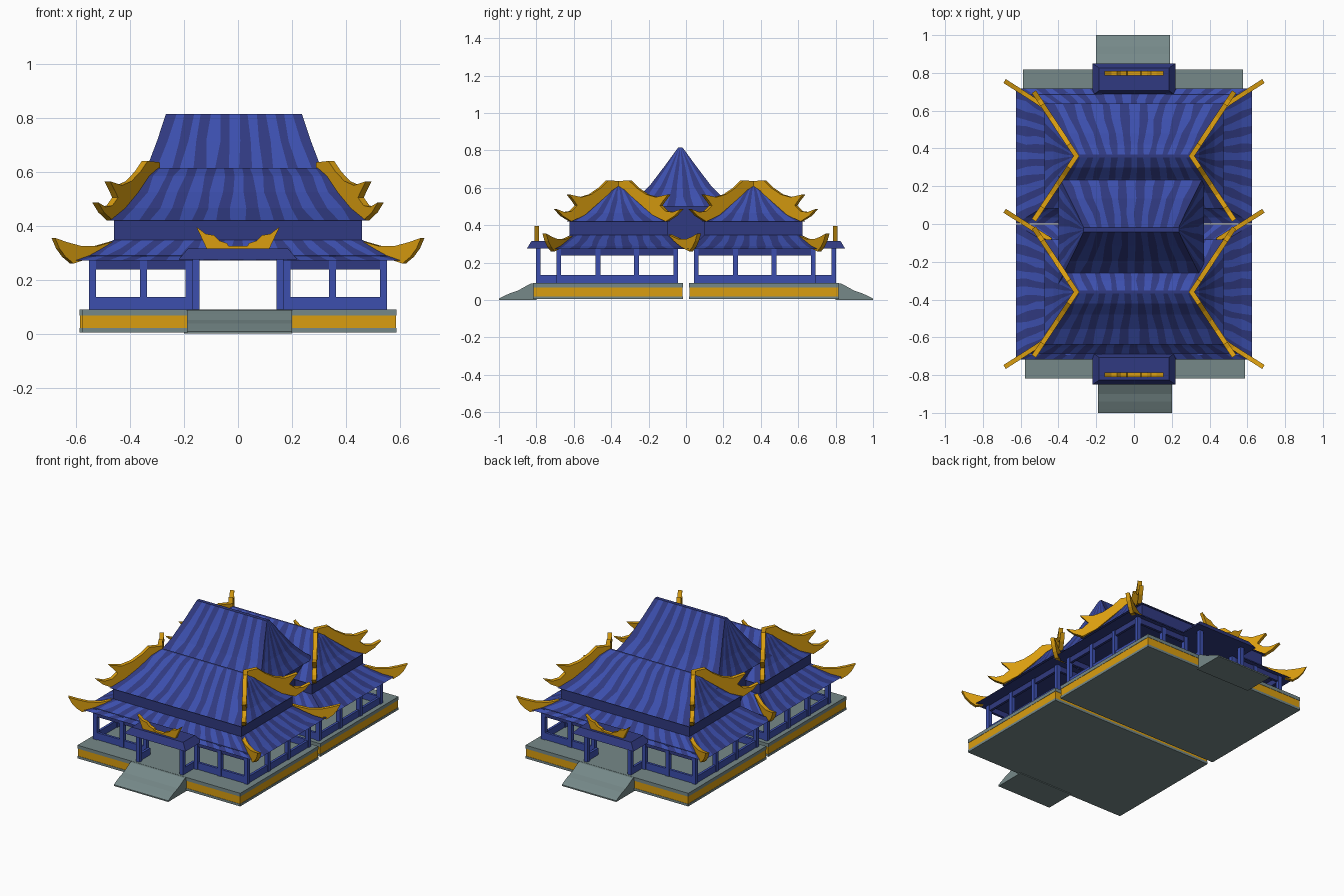
import bpy, bmesh, math, random
from mathutils import Vector

if "Cube" in bpy.data.objects:
    bpy.data.objects.remove(bpy.data.objects["Cube"])

random.seed(4)


def material(name, rgb):
    m = bpy.data.materials.new(name)
    m.diffuse_color = (*rgb, 1)
    m.use_nodes = True
    m.node_tree.nodes["Principled BSDF"].inputs["Base Color"].default_value = m.diffuse_color
    return m


LIGHT = material("light blue", (0.045, 0.078, 0.42))
DARK = material("dark blue", (0.030, 0.042, 0.22))
GOLD = material("gold", (0.70, 0.34, 0.005))
STONE = material("grey stone", (0.18, 0.25, 0.25))


def finish(name, bm, mats):
    bmesh.ops.remove_doubles(bm, verts=bm.verts, dist=1e-5)
    bmesh.ops.recalc_face_normals(bm, faces=bm.faces)
    me = bpy.data.meshes.new(name)
    bm.to_mesh(me)
    bm.free()
    for m in mats:
        me.materials.append(m)
    ob = bpy.data.objects.new(name, me)
    bpy.context.collection.objects.link(ob)
    return ob


def boxes(name, spans, mat):
    """One object made of boxes, each (x0, x1, y0, y1, z0, z1)."""
    bm = bmesh.new()
    for x0, x1, y0, y1, z0, z1 in spans:
        vs = bmesh.ops.create_cube(bm, size=1)["verts"]
        for v in vs:
            v.co = (x1 if v.co.x > 0 else x0, y1 if v.co.y > 0 else y0,
                    z1 if v.co.z > 0 else z0)
    me = bpy.data.meshes.new(name)
    bm.to_mesh(me)
    bm.free()
    me.materials.append(mat)
    bpy.context.collection.objects.link(bpy.data.objects.new(name, me))


def prism(name, outline, offset, mat):
    """Extrude a flat outline of 3D points by +-offset."""
    bm = bmesh.new()
    a = [bm.verts.new(p - offset) for p in outline]
    b = [bm.verts.new(p + offset) for p in outline]
    bm.faces.new(a)
    bm.faces.new(b[::-1])
    n = len(a)
    for i in range(n):
        bm.faces.new((a[i], b[i], b[(i + 1) % n], a[(i + 1) % n]))
    bmesh.ops.recalc_face_normals(bm, faces=bm.faces)
    bmesh.ops.triangulate(bm, faces=[f for f in bm.faces if len(f.verts) > 4])
    return finish(name, bm, [mat])


def roof(name, cx, cy, rings, stripe=0.05, striped=True):
    """Hipped roof lofted through (half x, half y, z) rings, with stripes."""
    bm = bmesh.new()
    for side in range(4):
        length = 2 * (rings[0][0] if side % 2 == 0 else rings[0][1])
        n = max(3, round(length / stripe) | 1) if striped else 1
        rows = []
        for hx, hy, z in rings:
            c = [Vector((cx + sx * hx, cy + sy * hy, z))
                 for sx, sy in ((-1, -1), (1, -1), (1, 1), (-1, 1))]
            p, q = c[side], c[(side + 1) % 4]
            row = []
            for i in range(n + 1):
                wob = random.uniform(-.2, .2) if 0 < i < n else 0
                row.append(bm.verts.new(p.lerp(q, (i + wob) / n)))
            rows.append(row)
        for lo, hi in zip(rows, rows[1:]):
            for i in range(n):
                f = bm.faces.new((lo[i], lo[i + 1], hi[i + 1], hi[i]))
                f.material_index = 1 if (i % 2 == 0 or not striped) else 0
    bmesh.ops.remove_doubles(bm, verts=bm.verts, dist=1e-5)
    # close underside and top
    edges = [e for e in bm.edges if e.is_boundary]
    for f in bmesh.ops.holes_fill(bm, edges=edges, sides=0)["faces"]:
        f.material_index = 1
    finish(name, bm, [LIGHT, DARK])


def fin(name, start, end, profile, half):
    """Upright ornament from start to end; profile is (fraction, z)."""
    a, b = Vector((*start, 0)), Vector((*end, 0))
    d = (b - a).normalized()
    pts = [a.lerp(b, t) + Vector((0, 0, z)) for t, z in profile]
    prism(name, pts, Vector((-d.y, d.x, 0)) * half, GOLD)


UPPER_FIN = [(-.02, .635), (.18, .64), (.3, .60), (.45, .565), (.6, .55), (.8, .565),
             (.72, .53), (.67, .505), (.76, .475), (.87, .47), (1, .487),
             (.9, .45), (.76, .42), (.55, .455), (.3, .53), (.1, .59), (-.02, .6)]
LOWER_FIN = [(0, .35), (.35, .325), (.6, .325), (.8, .338), (1, .355), (.93, .315),
             (.84, .285), (.72, .26), (.4, .285), (.2, .315)]
CREST = [(-.155, .397), (-.12, .37), (-.09, .365), (-.07, .345), (-.04, .335), (-.035, .325)]
RAMP = [(-.80, .09), (-.83, .088), (-.86, .072), (-.90, .05), (-.94, .037),
        (-.98, .018), (-1.0, .008), (-1.0, 0), (-.80, 0)]

for s, tag in ((-1, "front"), (1, "back")):
    cy, sh = s * .36, -s * .005

    def span(y0, y1):
        return tuple(sorted((s * y0, s * y1)))

    # platform: stone, gold band, stone slab
    for part, z0, z1, inset, mat in (("base", .005, .02, 0, STONE),
                                     ("gold_band", .02, .068, .002, GOLD),
                                     ("floor_slab", .068, .09, 0, STONE)):
        boxes(f"{tag}_{part}", [(sh - .583 + inset, sh + .583 - inset,
                                 *span(.017 + inset, .817 - inset), z0, z1)], mat)
    # curved entrance ramp
    prism(f"{tag}_ramp", [Vector((sh, -s * y, z)) for y, z in RAMP],
          Vector((.195, 0, 0)), STONE)

    # columns round the hall and under the porch
    w = .013
    cols = [(x, s * y) for x in (-.54, -.35, -.182, .182, .35, .54) for y in (.055, .68)]
    cols += [(x, s * y) for x in (-.54, .54) for y in (.265, .47)]
    cols += [(x, s * .79) for x in (-.156, .156)]
    boxes(f"{tag}_columns", [(x - w, x + w, y - w, y + w, .09, .29) for x, y in cols], LIGHT)

    # low rails and lintels
    rails, lintels = [], []
    for m in (-1, 1):
        x0, x1 = sorted((m * .17, m * .54))
        for y in (.055, .68):
            rails.append((x0, x1, *span(y - .008, y + .008), .09, .135))
            lintels.append((x0, x1, *span(y - .008, y + .008), .237, .29))
        rails.append((m * .54 - .008, m * .54 + .008, *span(.055, .68), .09, .133))
        lintels.append((m * .54 - .008, m * .54 + .008, *span(.055, .68), .237, .29))
        rails.append((m * .16 - .008, m * .16 + .008, *span(.68, .79), .09, .133))
    boxes(f"{tag}_rails", rails, LIGHT)
    boxes(f"{tag}_lintels", lintels, DARK)

    # lower roof, frieze wall and upper roof
    roof(f"{tag}_lower_roof", 0, cy, [(.625, .357, .272), (.57, .325, .29),
                                      (.52, .295, .316), (.46, .262, .348)])
    boxes(f"{tag}_frieze", [(-.46, .46, cy - .262, cy + .262, .335, .425)], DARK)
    roof(f"{tag}_upper_roof", 0, cy, [(.475, .278, .42), (.425, .195, .465), (.38, .12, .525),
                                      (.345, .06, .585), (.315, .008, .615)])

    # porch roof with its gold crest
    roof(f"{tag}_porch_roof", 0, s * .766, [(.22, .085, .275), (.185, .06, .316)], striped=False)
    half = CREST + [(-x, z) for x, z in CREST[::-1]] + [(.115, .312), (-.115, .312)]
    prism(f"{tag}_porch_crest", [Vector((x, s * .798, z)) for x, z in half],
          Vector((0, .011, 0)), GOLD)

    # gold hip ornaments
    for m in (-1, 1):
        for e in (-1, 1):
            fin(f"{tag}_upper_hip_ornament", (m * .305, cy), (m * .53, cy + e * .34),
                UPPER_FIN, .013)
        fin(f"{tag}_corner_ornament", (m * .44, s * .60), (m * .685, s * .757), LOWER_FIN, .012)

# gold ornaments where the two halves meet
for m in (-1, 1):
    fin("middle_ornament", (m * .44, -.085), (m * .685, .07), LOWER_FIN, .012)

# central block and tall roof
boxes("central_wall", [(-.36, .34, -.26, .22, .30, .505)], DARK)
roof("central_roof", -.015, -.03, [(.385, .285, .50), (.355, .225, .55), (.325, .165, .61),
                                   (.285, .085, .715), (.252, .012, .815)])
